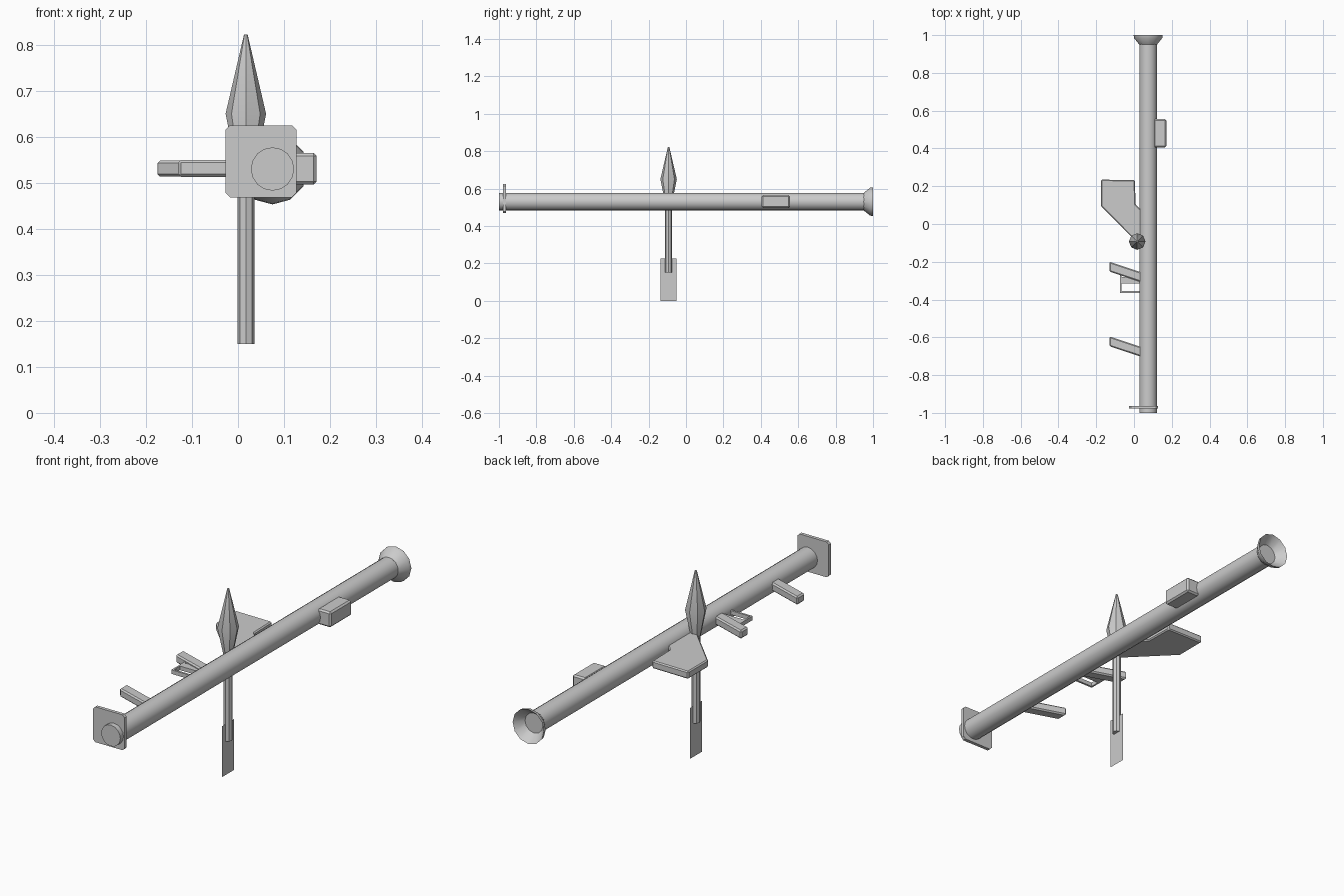
import bpy, bmesh, math
from mathutils import Vector

if "Cube" in bpy.data.objects:
    bpy.data.objects.remove(bpy.data.objects["Cube"])


def finish(name, bm, smooth=False, bevel=0.0):
    bmesh.ops.recalc_face_normals(bm, faces=bm.faces[:])
    me = bpy.data.meshes.new(name)
    bm.to_mesh(me)
    bm.free()
    ob = bpy.data.objects.new(name, me)
    bpy.context.collection.objects.link(ob)
    if bevel:
        mod = ob.modifiers.new("bevel", "BEVEL")
        mod.width = bevel
        mod.segments = 1
    if smooth:
        bpy.ops.object.select_all(action="DESELECT")
        ob.select_set(True)
        bpy.context.view_layer.objects.active = ob
        bpy.ops.object.shade_smooth_by_angle(angle=math.radians(40))
    return ob


def lathe(name, profile, axis, centre, sides):
    """Closed round body from (position, radius) pairs along axis 'y' or 'z'."""
    bm = bmesh.new()
    cx, cy = centre
    rings = []
    for t, r in profile:
        ring = []
        for i in range(sides):
            a = 2 * math.pi * i / sides
            u, v = cx + r * math.cos(a), cy + r * math.sin(a)
            ring.append(bm.verts.new((u, t, v) if axis == "y" else (u, v, t)))
        rings.append(ring)
    for a, b in zip(rings, rings[1:]):
        for i in range(sides):
            j = (i + 1) % sides
            bm.faces.new((a[i], a[j], b[j], b[i]))
    bm.faces.new(rings[0])
    bm.faces.new(rings[-1])
    bmesh.ops.remove_doubles(bm, verts=bm.verts[:], dist=1e-5)
    return finish(name, bm, smooth=True)


def slab(name, outline, z0, z1, bevel=0.0):
    """Plan outline in x, y extruded from z0 to z1."""
    bm = bmesh.new()
    face = bm.faces.new([bm.verts.new((x, y, z0)) for x, y in outline])
    ext = bmesh.ops.extrude_face_region(bm, geom=[face])
    verts = [v for v in ext["geom"] if isinstance(v, bmesh.types.BMVert)]
    bmesh.ops.translate(bm, verts=verts, vec=Vector((0, 0, z1 - z0)))
    return finish(name, bm, bevel=bevel)


def box(name, x0, x1, y0, y1, z0, z1, bevel=0.0):
    return slab(name, [(x0, y0), (x1, y0), (x1, y1), (x0, y1)], z0, z1, bevel)


TX, TZ = 0.075, 0.53   # tube axis

# long tube with flared, hollow rear bell
lathe("tube", [(-1.0, 0.047), (0.96, 0.047)], "y", (TX, TZ), 16)
lathe("rear_bell", [(0.95, 0.047), (0.985, 0.075), (1.0, 0.077), (0.955, 0.04)],
      "y", (TX, TZ), 12)

# square front shield with clipped corners
bm = bmesh.new()
x0, x1, z0, z1, c = -0.027, 0.127, 0.468, 0.625, 0.01
outline = [(x0 + c, z0), (x1 - c, z0), (x1, z0 + c), (x1, z1 - c),
           (x1 - c, z1), (x0 + c, z1), (x0, z1 - c), (x0, z0 + c)]
face = bm.faces.new([bm.verts.new((x, -0.978, z)) for x, z in outline])
ext = bmesh.ops.extrude_face_region(bm, geom=[face])
bmesh.ops.translate(bm, vec=Vector((0, 0.015, 0)),
                    verts=[v for v in ext["geom"] if isinstance(v, bmesh.types.BMVert)])
finish("front_shield", bm)

# box on the side of the tube
box("side_box", 0.105, 0.171, 0.405, 0.555, 0.496, 0.565, 0.007)

# slanted hand grips
for name, y in (("front_grip", -0.65), ("rear_grip", -0.255)):
    slab(name, [(-0.13, y + 0.055), (-0.13, y + 0.003), (0.045, y - 0.055),
                (0.045, y - 0.003)], 0.513, 0.55, 0.006)

# guard loop in front of the rear grip
box("guard_root", -0.07, 0.04, -0.315, -0.28, 0.522, 0.54)
box("guard_side", -0.073, -0.065, -0.362, -0.27, 0.522, 0.54)
box("guard_front", -0.073, 0.04, -0.364, -0.355, 0.522, 0.54)

# flat shoulder rest
slab("shoulder_rest", [(-0.175, 0.235), (0.005, 0.232), (0.008, 0.105), (0.045, 0.065),
                       (0.045, -0.1), (0.018, -0.1), (-0.175, 0.095)], 0.514, 0.548, 0.005)

# upright round: pointed head, rod and single flat fin
RX, RY = 0.017, -0.093
lathe("round_head", [(0.52, 0.018), (0.65, 0.044), (0.822, 0.004)], "z", (RX, RY), 8)
lathe("round_rod", [(0.15, 0.0185), (0.53, 0.0185)], "z", (RX, RY), 8)
bm = bmesh.new()
bm.faces.new([bm.verts.new((RX, y, z)) for y, z in
              ((-0.135, 0), (-0.051, 0), (-0.051, 0.226), (-0.135, 0.226))])
finish("tail_fin", bm)
